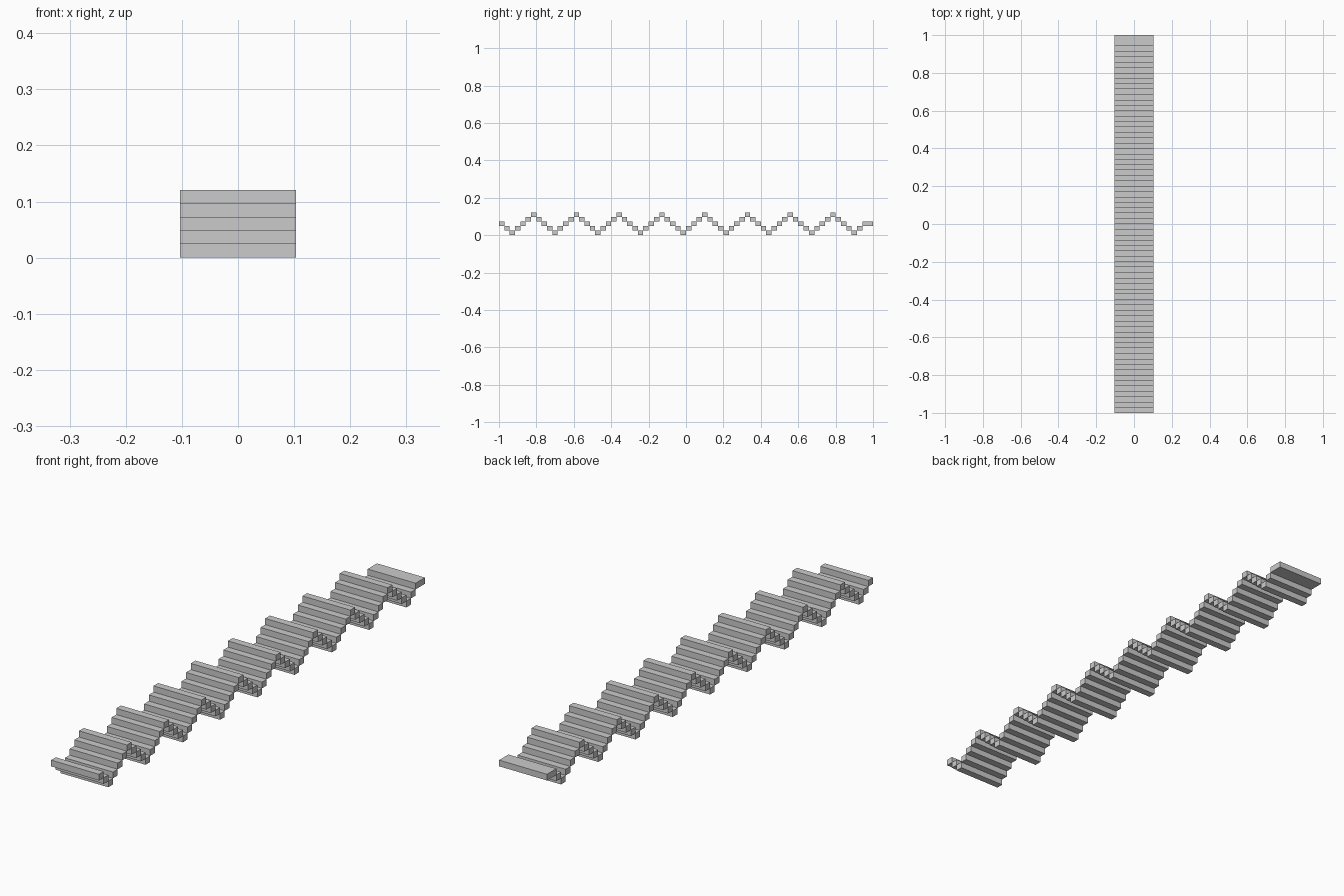
import bpy
import bmesh
from mathutils import Matrix

cube = bpy.data.objects.get("Cube")
if cube:
    bpy.data.objects.remove(cube, do_unlink=True)

WIDTH = 0.206
COUNT = 70
STEP = 2 / COUNT
RISE = 0.1205 / 5
WAVE = (2, 1, 0, 1, 2, 3, 4, 3)   # height level of each slat in one wave

grey = bpy.data.materials.new("plain grey")
grey.use_nodes = True
colour = (0.6, 0.6, 0.6, 1)
grey.diffuse_color = colour
grey.node_tree.nodes["Principled BSDF"].inputs["Base Color"].default_value = colour


def add_slat(bm, start, level, length=1):
    """Add one slat, measured in steps along the strip."""
    y = -1 + (start + length / 2) * STEP
    z = (level + 0.5) * RISE
    bmesh.ops.create_cube(
        bm, size=1,
        matrix=Matrix.Translation((0, y, z))
        @ Matrix.Diagonal((WIDTH, length * STEP, RISE, 1)))


def make_part(name, slats):
    bm = bmesh.new()
    for slat in slats:
        add_slat(bm, *slat)
    mesh = bpy.data.meshes.new(name)
    bm.to_mesh(mesh)
    bm.free()
    mesh.materials.append(grey)
    bpy.context.collection.objects.link(bpy.data.objects.new(name, mesh))


# Stepped wave of slats
make_part("wave_slats", [(i, WAVE[i % len(WAVE)]) for i in range(COUNT - 2)])

# Double-length flat slat closing the back end
make_part("end_slat", [(COUNT - 2, 2, 2)])
